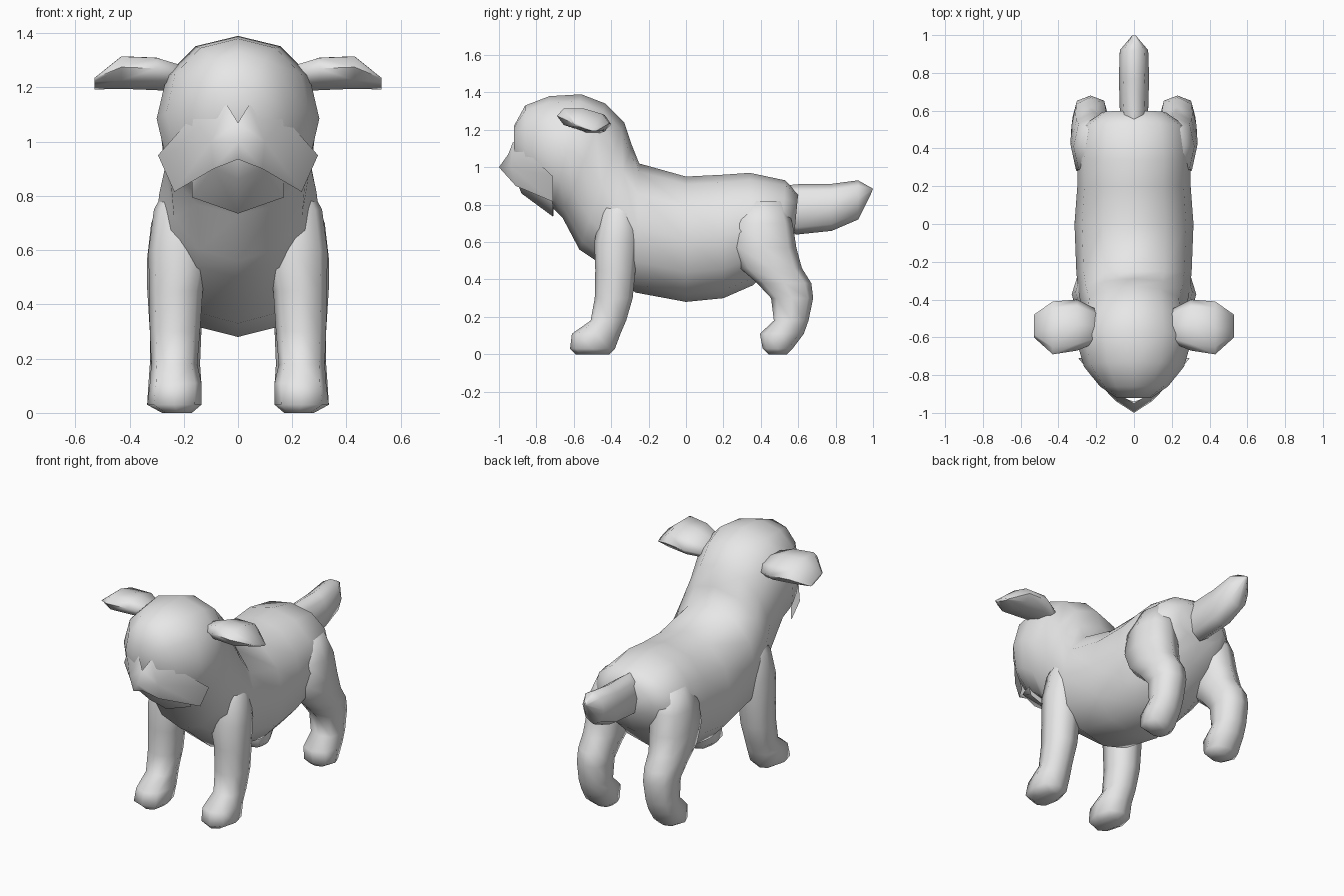
import bpy, bmesh, math
from mathutils import Vector

coat = bpy.data.materials.new("light_grey")
coat.diffuse_color = (0.8, 0.8, 0.8, 1)


def finish(name, bm, mirror=False, angle=70):
    bmesh.ops.recalc_face_normals(bm, faces=bm.faces[:])
    mesh = bpy.data.meshes.new(name)
    bm.to_mesh(mesh)
    bm.free()
    mesh.materials.append(coat)
    ob = bpy.data.objects.new(name, mesh)
    bpy.context.collection.objects.link(ob)
    bpy.ops.object.select_all(action='DESELECT')
    ob.select_set(True)
    bpy.context.view_layer.objects.active = ob
    bpy.ops.object.shade_smooth_by_angle(angle=math.radians(angle))
    if mirror:
        m = ob.modifiers.new("mirror", 'MIRROR')
        m.use_clip = True
    return ob


def loft(name, rings, sides=12, power=2.3, mirror=False):
    """Skin rounded rings, each given as centre and two half-axis vectors."""
    bm = bmesh.new()
    loops = []
    for c, u, v in rings:
        loop = []
        for i in range(sides):
            a = 2 * math.pi * i / sides
            s, t = (math.copysign(abs(w) ** (2 / power), w) if abs(w) > 1e-6 else 0
                    for w in (math.cos(a), math.sin(a)))
            loop.append(bm.verts.new(c + u * s + v * t))
        loops.append(loop)
    for a, b in zip(loops, loops[1:]):
        for i in range(sides):
            j = (i + 1) % sides
            bm.faces.new((a[i], a[j], b[j], b[i]))
    bm.faces.new(loops[0])
    bm.faces.new(loops[-1])
    return finish(name, bm, mirror)


def spine(rows):
    """Rings across the body: top y, z, bottom y, z, half width."""
    out = []
    for ty, tz, by, bz, w in rows:
        top, bot = Vector((0, ty, tz)), Vector((0, by, bz))
        out.append(((top + bot) / 2, Vector((w, 0, 0)), (top - bot) / 2))
    return out


def leg(rows):
    """Level rings: z, x range, y range."""
    return [(Vector(((x0 + x1) / 2, (y0 + y1) / 2, z)),
             Vector(((x1 - x0) / 2, 0, 0)), Vector((0, (y1 - y0) / 2, 0)))
            for z, x0, x1, y0, y1 in rows]


def shell(name, points, faces, angle):
    """Half of a small faceted part, mirrored over the middle."""
    bm = bmesh.new()
    vs = [bm.verts.new(p) for p in points]
    for f in faces:
        bm.faces.new([vs[i] for i in f])
    return finish(name, bm, True, angle)


# Torso, neck and head in one skin
loft("body_and_head", spine([
    (0.60, 0.86, 0.58, 0.65, 0.17),
    (0.53, 0.93, 0.51, 0.52, 0.27),
    (0.34, 0.97, 0.36, 0.37, 0.30),
    (0.20, 0.96, 0.20, 0.30, 0.30),
    (0.00, 0.95, 0.00, 0.28, 0.315),
    (-0.25, 1.02, -0.27, 0.33, 0.305),
    (-0.29, 1.12, -0.48, 0.50, 0.29),
    (-0.33, 1.24, -0.57, 0.56, 0.27),
    (-0.43, 1.34, -0.66, 0.73, 0.285),
    (-0.56, 1.39, -0.71, 0.78, 0.30),
    (-0.73, 1.38, -0.78, 0.83, 0.265),
    (-0.86, 1.33, -0.86, 0.90, 0.18),
    (-0.92, 1.22, -0.92, 1.05, 0.09)]), power=2.15)

# Tail
loft("tail", spine([
    (0.50, 0.90, 0.50, 0.68, 0.06),
    (0.61, 0.91, 0.59, 0.64, 0.075),
    (0.77, 0.91, 0.78, 0.66, 0.08),
    (0.92, 0.93, 0.92, 0.72, 0.075),
    (1.00, 0.885, 0.99, 0.86, 0.012)]), sides=8, power=2.1)

# Legs with paws
loft("front_leg", leg([
    (0.86, 0.12, 0.25, -0.42, -0.28),
    (0.75, 0.10, 0.31, -0.46, -0.26),
    (0.60, 0.10, 0.33, -0.49, -0.255),
    (0.45, 0.13, 0.328, -0.485, -0.27),
    (0.30, 0.14, 0.325, -0.488, -0.285),
    (0.18, 0.15, 0.32, -0.51, -0.32),
    (0.11, 0.135, 0.325, -0.61, -0.35),
    (0.03, 0.135, 0.335, -0.62, -0.38),
    (0.00, 0.17, 0.28, -0.59, -0.41)]), sides=8, power=2.5, mirror=True)
loft("hind_leg", leg([
    (0.82, 0.10, 0.27, 0.30, 0.53),
    (0.70, 0.10, 0.32, 0.25, 0.57),
    (0.57, 0.10, 0.335, 0.24, 0.59),
    (0.46, 0.12, 0.335, 0.29, 0.62),
    (0.38, 0.13, 0.33, 0.38, 0.67),
    (0.30, 0.135, 0.325, 0.455, 0.68),
    (0.18, 0.14, 0.325, 0.47, 0.655),
    (0.11, 0.135, 0.33, 0.395, 0.63),
    (0.03, 0.135, 0.335, 0.41, 0.57),
    (0.00, 0.17, 0.28, 0.44, 0.54)]), sides=8, power=2.5, mirror=True)

# Ears, folded down at the tip
ear_rows = [(0.18, -0.62, -0.46, 1.18, 1.27),
            (0.30, -0.67, -0.40, 1.19, 1.31),
            (0.43, -0.69, -0.41, 1.195, 1.315),
            (0.53, -0.60, -0.48, 1.205, 1.222)]
loft("ear", [(Vector((x, (y0 + y1) / 2, (z0 + z1) / 2)),
              Vector((0, (y1 - y0) / 2, -0.02)), Vector((0, 0, (z1 - z0) / 2)))
             for x, y0, y1, z0, z1 in ear_rows], sides=8, mirror=True)

# Muzzle with hanging cheeks
shell("muzzle", [(0, -0.95, 1.07), (0.04, -0.925, 1.135), (0.17, -0.86, 1.09),
                 (0.295, -0.71, 0.95), (0.235, -0.71, 0.815), (0.09, -0.91, 0.90),
                 (0, -0.94, 0.935), (0, -1.0, 1.0), (0.10, -0.935, 1.0)],
      [(0, 1, 8, 7), (1, 2, 8), (2, 3, 8), (3, 4, 8), (4, 5, 8), (5, 6, 7, 8)], 60)

# Chin
shell("chin", [(0, -0.91, 0.94), (0.09, -0.88, 0.905), (0.17, -0.73, 0.87),
               (0.17, -0.71, 0.795), (0, -0.71, 0.735), (0, -0.88, 0.86),
               (0, -0.70, 0.87)],
      [(0, 1, 5), (1, 2, 3), (1, 3, 4, 5), (2, 6, 4, 3)], 50)
